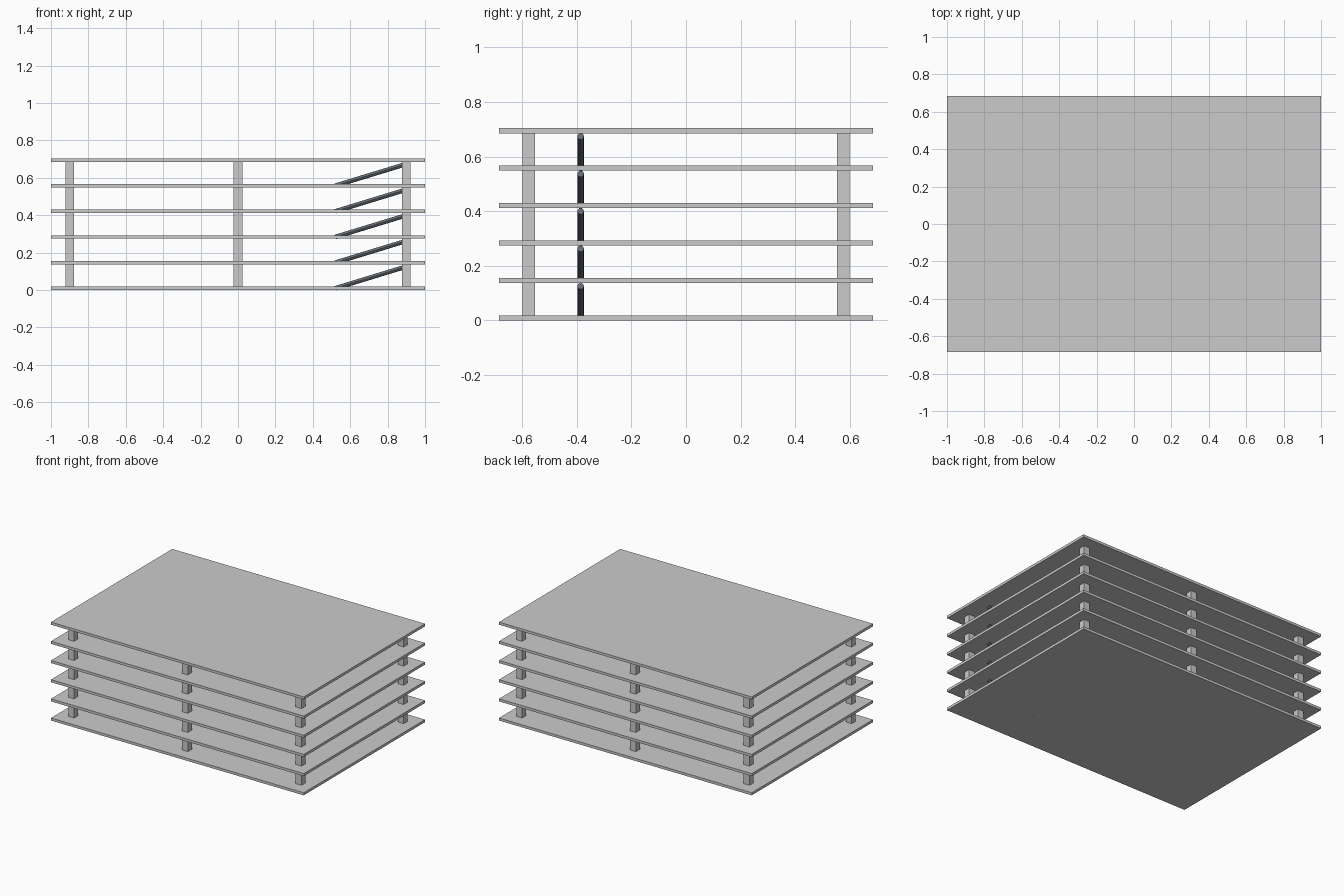
import bpy
from mathutils import Vector

if "Cube" in bpy.data.objects:
    bpy.data.objects.remove(bpy.data.objects["Cube"])

LEVELS = 6
PITCH = 0.1371
SLAB = 0.0185


def box(name, center, size):
    bpy.ops.mesh.primitive_cube_add(size=1, location=center)
    ob = bpy.context.object
    ob.name = name
    ob.scale = size
    bpy.ops.object.transform_apply(location=False, rotation=False, scale=True)
    return ob


def rod(name, start, end, radius):
    a, b = Vector(start), Vector(end)
    bpy.ops.mesh.primitive_cylinder_add(vertices=12, radius=radius, depth=(b - a).length,
                                        location=(a + b) / 2)
    ob = bpy.context.object
    ob.name = name
    ob.rotation_euler = (b - a).to_track_quat('Z', 'Y').to_euler()
    bpy.ops.object.shade_smooth_by_angle()
    return ob


dark = bpy.data.materials.new("dark_steel")
dark.diffuse_color = (0.13, 0.15, 0.17, 1)
dark.use_nodes = True
dark.node_tree.nodes["Principled BSDF"].inputs["Base Color"].default_value = dark.diffuse_color

# Floor slabs and roof
for i in range(LEVELS):
    box(f"floor_slab_{i}", (0, 0, i * PITCH + SLAB / 2), (2, 1.37, SLAB))

for i in range(LEVELS - 1):
    z = i * PITCH
    # Columns between two slabs, along front and back edges
    for x in (-0.9, 0, 0.9):
        for y in (-0.577, 0.577):
            box("column", (x, y, z + (SLAB + PITCH) / 2), (0.046, 0.046, PITCH - SLAB))
    # Sloping rod rising to the next floor
    brace = rod(f"ramp_rail_{i}", (0.52, -0.386, z + 0.0095), (0.9, -0.386, z + 0.1255), 0.012)
    brace.data.materials.append(dark)
